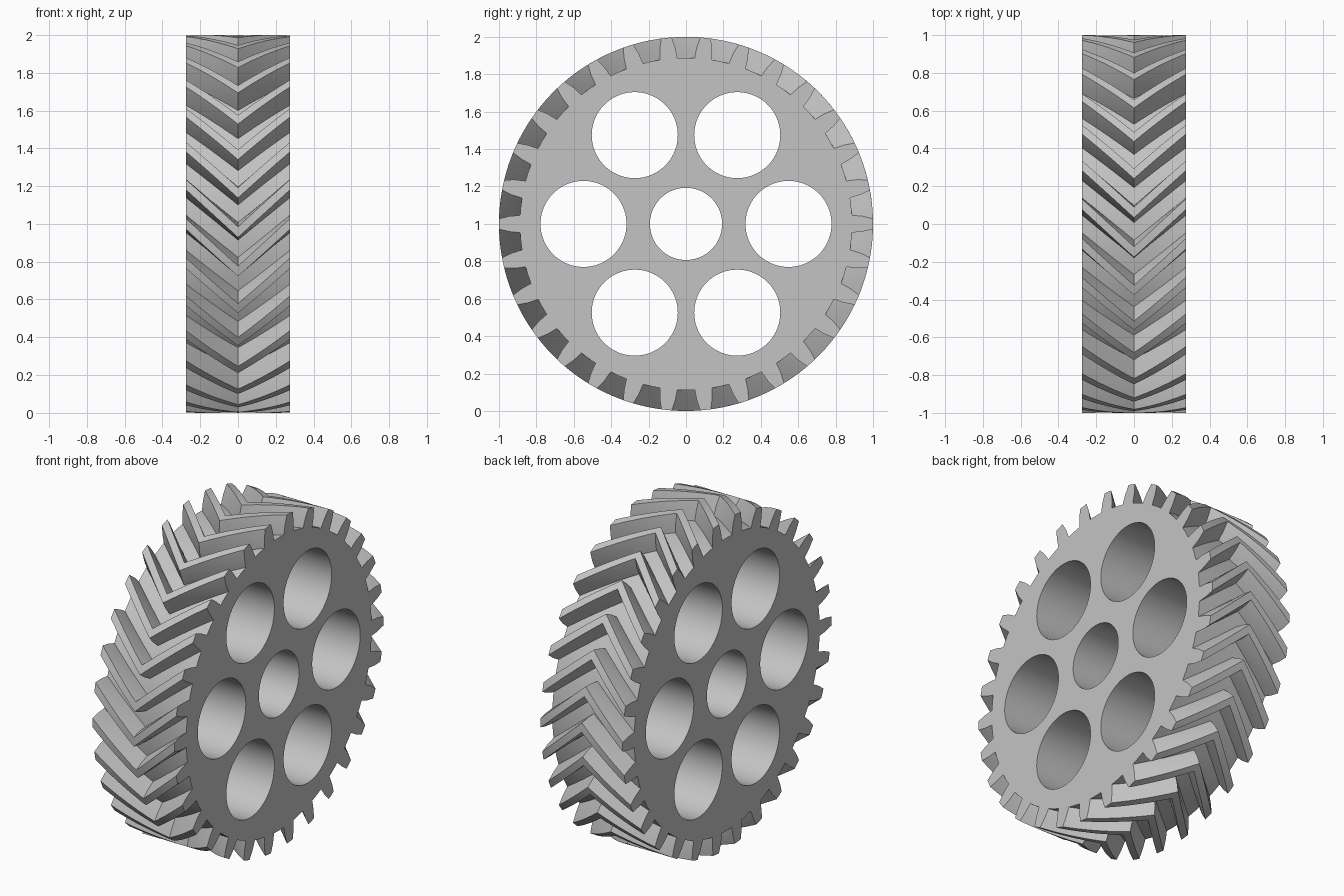
import bpy
import bmesh
from math import radians, sin, cos, pi
from mathutils import Matrix

TEETH = 30
HALF_WIDTH = 0.275
STEPS = 8                      # slices in each half of the chevron
TWIST = radians(14.5)          # turn between the rim face and the mid plane
TIP, MIDDLE, ROOT = 1.0, 0.945, 0.888
# One tooth, as (radius, angle from its centre in degrees)
FLANK = [(ROOT, 3.0), (MIDDLE, 2.5), (TIP, 1.6)]
PROFILE = [(r, -a) for r, a in FLANK] + [(TIP, 0)] + [(r, a) for r, a in FLANK[::-1]] + [(ROOT, 6)]

default = bpy.data.objects.get("Cube")
if default:
    bpy.data.objects.remove(default, do_unlink=True)

# Plain grey metal
grey = bpy.data.materials.new("grey_metal")
grey.use_nodes = True
colour = (0.55, 0.55, 0.55, 1)
grey.diffuse_color = colour
shader = next(n for n in grey.node_tree.nodes if n.type == 'BSDF_PRINCIPLED')
shader.inputs["Base Color"].default_value = colour


def make_object(name, bm):
    bmesh.ops.recalc_face_normals(bm, faces=bm.faces[:])
    mesh = bpy.data.meshes.new(name)
    bm.to_mesh(mesh)
    bm.free()
    mesh.materials.append(grey)
    obj = bpy.data.objects.new(name, mesh)
    obj.location.z = TIP
    bpy.context.collection.objects.link(obj)
    return obj


def toothed_ring(bm, x):
    """One slice of the toothed outline, turned to follow the chevron."""
    turn = TWIST * (1 - abs(x) / HALF_WIDTH)
    ring = []
    for tooth in range(TEETH):
        for r, degrees in PROFILE:
            a = 2 * pi * tooth / TEETH + radians(degrees) + turn
            ring.append(bm.verts.new((x, r * cos(a), r * sin(a))))
    return ring


# Chevron-toothed wheel
bm = bmesh.new()
rings = [toothed_ring(bm, HALF_WIDTH * i / STEPS) for i in range(-STEPS, STEPS + 1)]
for a, b in zip(rings, rings[1:]):
    for i in range(len(a)):
        bm.faces.new((a[i - 1], a[i], b[i], b[i - 1]))
bm.faces.new(rings[0])
bm.faces.new(rings[-1])
gear = make_object("gear_wheel", bm)

# Cutter: the axle bore and six round lightening holes
bm = bmesh.new()
holes = [(0.193, 0, 0)] + [(0.23, 0.548 * cos(k * pi / 3), 0.548 * sin(k * pi / 3)) for k in range(6)]
for radius, y, z in holes:
    bmesh.ops.create_cone(bm, cap_ends=True, segments=72, radius1=radius, radius2=radius,
                          depth=4 * HALF_WIDTH,
                          matrix=Matrix.Translation((0, y, z)) @ Matrix.Rotation(pi / 2, 4, 'Y'))
cutter = make_object("hole_cutter", bm)
cutter.hide_render = True

cut = gear.modifiers.new("holes", 'BOOLEAN')
cut.operation = 'DIFFERENCE'
cut.solver = 'EXACT'
cut.object = cutter

bpy.ops.object.select_all(action='DESELECT')
gear.select_set(True)
bpy.context.view_layer.objects.active = gear
bpy.ops.object.modifier_apply(modifier=cut.name)
bpy.data.objects.remove(cutter, do_unlink=True)
bpy.ops.object.shade_smooth_by_angle(angle=radians(25))
